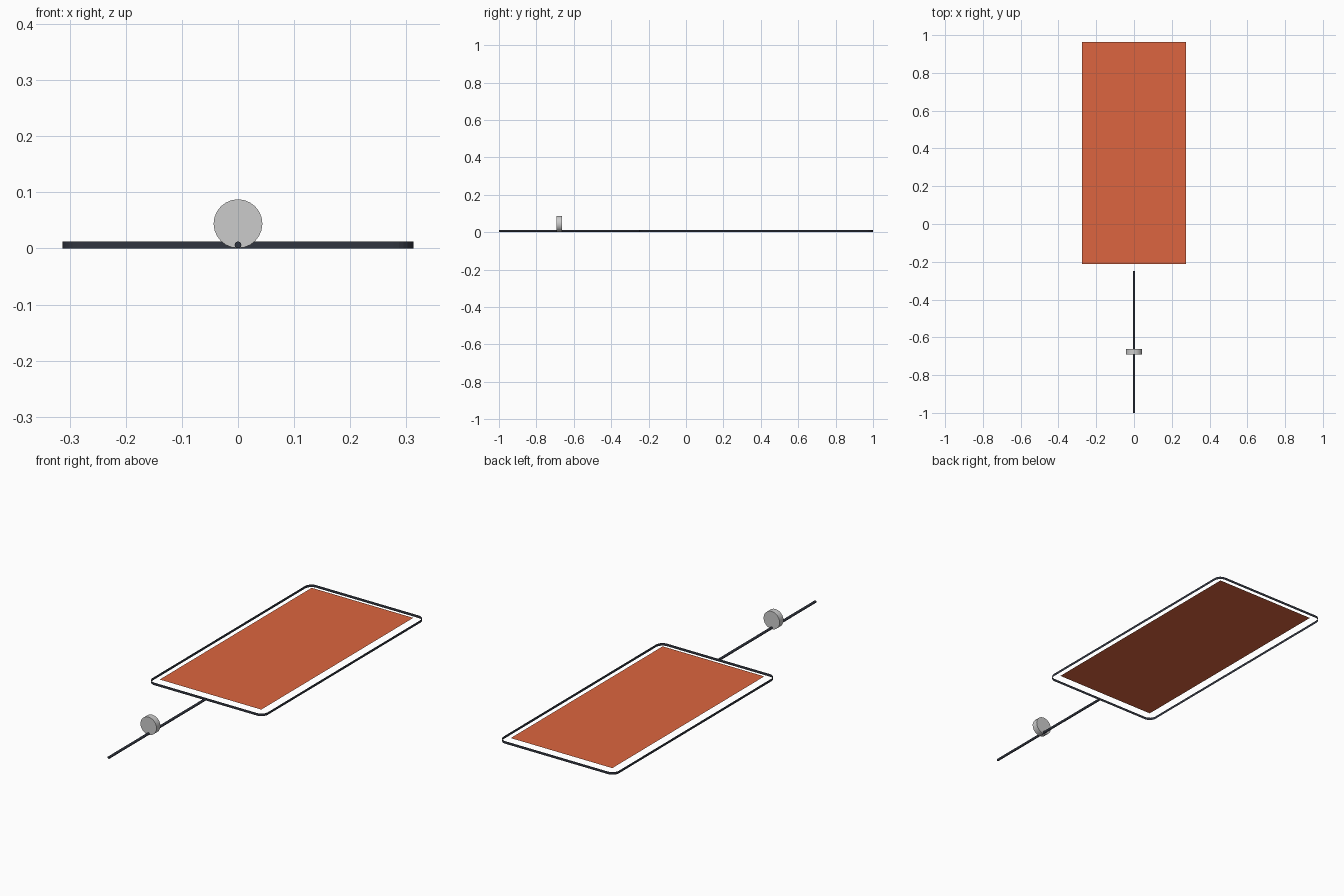
import bpy, bmesh, math

if "Cube" in bpy.data.objects:
    bpy.data.objects.remove(bpy.data.objects["Cube"])


def material(name, color):
    m = bpy.data.materials.new(name)
    m.diffuse_color = color
    m.use_nodes = True
    m.node_tree.nodes["Principled BSDF"].inputs["Base Color"].default_value = m.diffuse_color
    return m


def finish(name, bm, mat=None):
    me = bpy.data.meshes.new(name)
    bm.to_mesh(me)
    bm.free()
    ob = bpy.data.objects.new(name, me)
    bpy.context.collection.objects.link(ob)
    if mat:
        me.materials.append(mat)
    return ob


def rod(name, radius, y0, y1, z, sides, mat=None):
    bpy.ops.mesh.primitive_cylinder_add(vertices=sides, radius=radius, depth=y1 - y0,
                                        location=(0, (y0 + y1) / 2, z),
                                        rotation=(math.pi / 2, 0, 0))
    ob = bpy.context.object
    ob.name = name
    if mat:
        ob.data.materials.append(mat)
    bpy.ops.object.shade_smooth_by_angle(angle=math.radians(40))
    return ob


dark = material("dark_metal", (0.03, 0.035, 0.05, 1))
orange = material("orange_fabric", (0.72, 0.13, 0.05, 1))

H = 0.0125            # frame height
CY = 0.375            # centre of the frame along y
HX, HY, R = 0.3125, 0.625, 0.035

# Frame: thin upright band following a rounded rectangle
bm = bmesh.new()
pts = []
for q, (sx, sy) in enumerate([(1, 1), (-1, 1), (-1, -1), (1, -1)]):
    for i in range(7):
        a = math.pi / 2 * (q + i / 6)
        pts.append((sx * (HX - R) + R * math.cos(a), CY + sy * (HY - R) + R * math.sin(a)))
low = [bm.verts.new((x, y, 0)) for x, y in pts]
top = [bm.verts.new((x, y, H)) for x, y in pts]
for i in range(len(pts)):
    j = (i + 1) % len(pts)
    bm.faces.new((low[i], low[j], top[j], top[i]))
frame = finish("frame_band", bm, dark)

# Panel: flat sheet resting just above the band
bm = bmesh.new()
bm.faces.new([bm.verts.new((sx * 0.275, CY + sy * 0.5875, 0.0143))
              for sx, sy in [(-1, -1), (1, -1), (1, 1), (-1, 1)]])
finish("panel", bm, orange)

# Handle rod and the reel disc on it
rod("handle", 0.006, -1.0, -0.25, 0.00625, 12, dark)
rod("reel", 0.0435, -0.692, -0.662, 0.044, 24)
